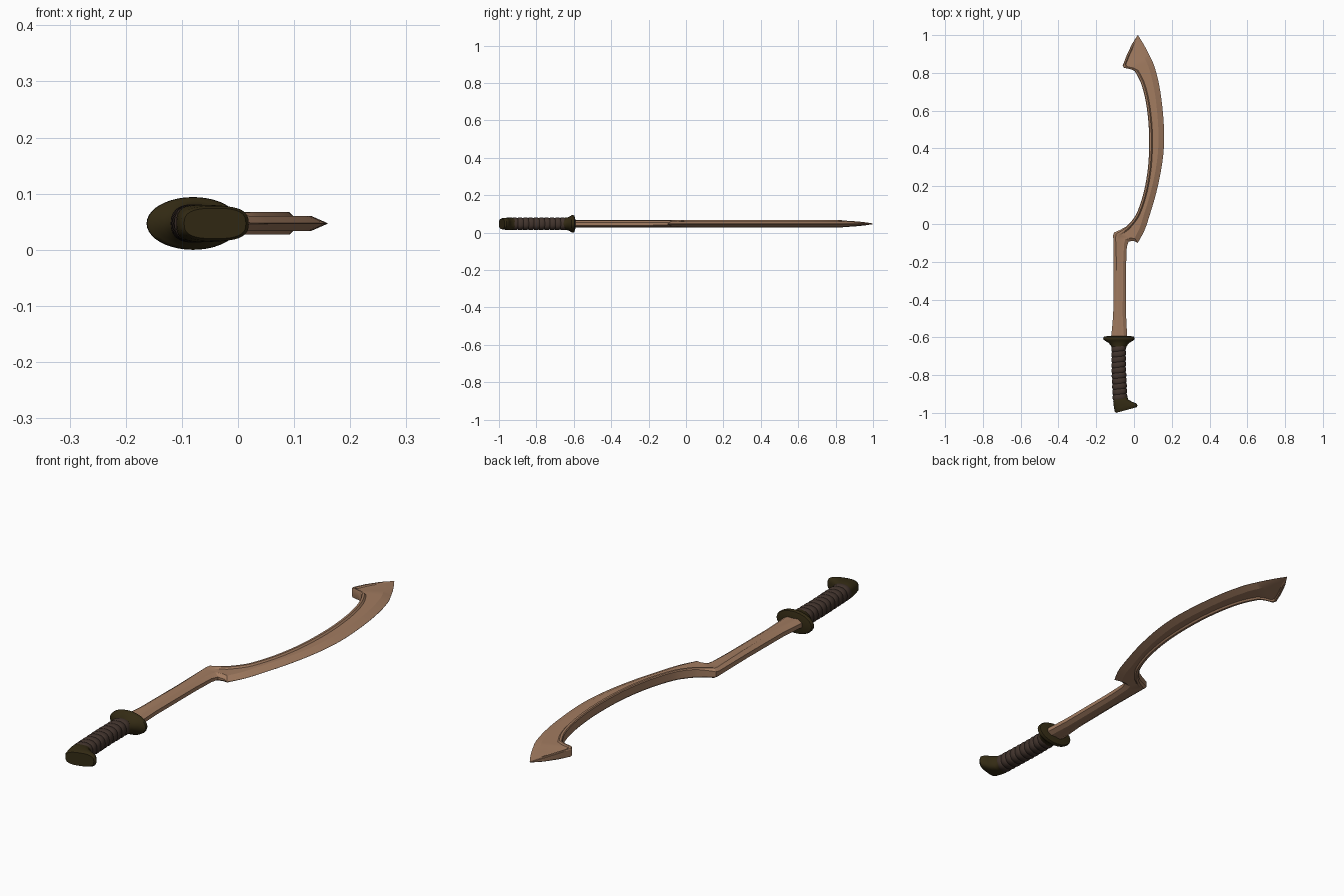
import bpy, bmesh, math
from mathutils import Vector

if "Cube" in bpy.data.objects:
    bpy.data.objects.remove(bpy.data.objects["Cube"])

ZC = 0.047  # mid-plane height of the whole sword


def material(name, rgb):
    m = bpy.data.materials.new(name)
    m.diffuse_color = (*rgb, 1)
    m.use_nodes = True
    m.node_tree.nodes["Principled BSDF"].inputs["Base Color"].default_value = m.diffuse_color
    return m


bronze = material("bronze", (0.36, 0.2, 0.118))
leather = material("dark_leather", (0.054, 0.034, 0.026))
olive = material("dark_olive_metal", (0.034, 0.024, 0.007))


def loft(name, rings, mat, angle):
    """Skin a list of equal-length closed rings and cap both ends."""
    bm = bmesh.new()
    vs = [[bm.verts.new(p) for p in r] for r in rings]
    n = len(rings[0])
    for a, b in zip(vs, vs[1:]):
        for i in range(n):
            j = (i + 1) % n
            bm.faces.new((a[i], a[j], b[j], b[i]))
    bm.faces.new(vs[0])
    bm.faces.new(vs[-1][::-1])
    bmesh.ops.remove_doubles(bm, verts=bm.verts, dist=1e-5)
    bmesh.ops.recalc_face_normals(bm, faces=bm.faces)
    me = bpy.data.meshes.new(name)
    bm.to_mesh(me)
    bm.free()
    me.materials.append(mat)
    ob = bpy.data.objects.new(name, me)
    bpy.context.collection.objects.link(ob)
    bpy.ops.object.select_all(action='DESELECT')
    ob.select_set(True)
    bpy.context.view_layer.objects.active = ob
    bpy.ops.object.shade_smooth_by_angle(angle=math.radians(angle))
    return ob


def oval(lx, ly, rx, ry, hz, power=2.0, n=40):
    """Superellipse ring spanning left point to right point, half height hz."""
    pts = []
    for i in range(n):
        t = 2 * math.pi * i / n
        c, s = math.cos(t), math.sin(t)
        u = 0.5 + 0.5 * math.copysign(abs(c) ** (2 / power), c)
        v = math.copysign(abs(s) ** (2 / power), s)
        pts.append((lx + (rx - lx) * u, ly + (ry - ly) * u, ZC + hz * v))
    return pts


# ---- blade: stations (left x, left y, right x, right y, section kind)
shaft = [(-.122, -.605, -.035, -.605, 0), (-.117, -.56, -.038, -.56, 0),
         (-.110, -.48, -.042, -.48, 0), (-.108, -.25, -.042, -.22, 0),
         (-.110, -.06, -.038, -.12, 0.1), (-.106, -.045, -.028, -.092, 0.3),
         (-.075, -.032, .0, -.09, 0.6)]
curve = [(-.04, -.013, .02, -.10, 0.9), (-.008, .022, .057, -.03, 1),
         (.020, .07, .087, .06, 1), (.052, .17, .119, .17, 1),
         (.073, .29, .146, .30, 1), (.080, .41, .159, .42, 1),
         (.077, .53, .157, .54, 1), (.062, .65, .144, .67, 1),
         (.037, .745, .127, .765, 1), (.004, .81, .108, .835, 1)]
head = [(-.020, .820, .098, .86, 1), (-.053, .827, .088, .88, 1),
        (-.060, .838, .080, .897, 1.15), (-.040, .89, .066, .925, 1.3),
        (-.012, .95, .046, .96, 1.6), (.018, .998, .022, .998, 2)]


def catmull(pts, steps):
    out = []
    for i in range(len(pts) - 1):
        p = [pts[max(0, i - 1)], pts[i], pts[i + 1], pts[min(len(pts) - 1, i + 2)]]
        for k in range(steps):
            t = k / steps
            out.append(tuple(0.5 * (2 * b + (c - a) * t + (2 * a - 5 * b + 4 * c - d) * t * t
                                    + (3 * b - a - 3 * c + d) * t ** 3) for a, b, c, d in zip(*p)))
    return out + [pts[-1]]


# section kinds: left edge half height, ridge start, ridge height, ridge end,
# flat start, flat height, bevel width, right edge half height
KINDS = [(.009, .018, .020, .030, .040, .018, .018, .008),
         (.016, .003, .020, .012, .018, .0135, .030, .0005),
         (.001, .003, .002, .012, .018, .002, .030, .0005)]


def blade_ring(lx, ly, rx, ry, kind):
    k = max(0, min(1, int(kind)))
    f = kind - k
    hl, a, h, b, c, m, ew, e = (p + (q - p) * f for p, q in zip(KINDS[k], KINDS[k + 1]))
    L, d = Vector((lx, ly, ZC)), Vector((rx - lx, ry - ly, 0))
    w = d.length
    d.normalize()
    s = min(1, w / 0.06)
    top = [(0, hl), (a * s, h), (b * s, h), (c * s, m), (w - ew * s, m), (w, e)]
    return ([L + d * u + Vector((0, 0, z)) for u, z in top]
            + [L + d * u - Vector((0, 0, z)) for u, z in reversed(top)])


stations = shaft + catmull(curve, 4) + head
loft("blade", [blade_ring(*s) for s in stations], bronze, 22)

# ---- guard: oval flaring disc with a tapered collar
guard = [(-.592, .055, .026), (-.597, .080, .044), (-.603, .083, .047), (-.612, .082, .046),
         (-.618, .074, .041), (-.630, .054, .035), (-.645, .042, .033), (-.655, .038, .031)]
loft("guard", [oval(-.08 - r, y, -.08 + r, y, hz) for y, r, hz in guard], olive, 40)

# ---- grip: bulging leather wraps, slightly slanted
rings, wraps, per = [], 10, 6
for i in range(wraps * per + 1):
    t = i / (wraps * per)
    y = -.645 - .285 * t
    bulge = 0.9 + 0.1 * abs(math.sin(math.pi * i / per)) ** 0.6
    x = -.081 + .012 * max(0, t - .4)
    r, tilt = .039 * bulge, .004
    rings.append(oval(x - r, y - tilt, x + r, y + tilt, .034 * bulge, 2.4))
loft("grip", rings, leather, 40)

# ---- pommel: boot-shaped end cap swept towards the cutting side
pommel = [(-.108, -.925, -.036, -.915, .030), (-.110, -.938, -.030, -.930, .033),
          (-.108, -.960, -.008, -.942, .033), (-.105, -.978, .013, -.950, .032),
          (-.102, -.992, .019, -.960, .031), (-.096, -1.0, .014, -.970, .027)]
loft("pommel", [oval(*p, 2.8) for p in pommel], olive, 40)
